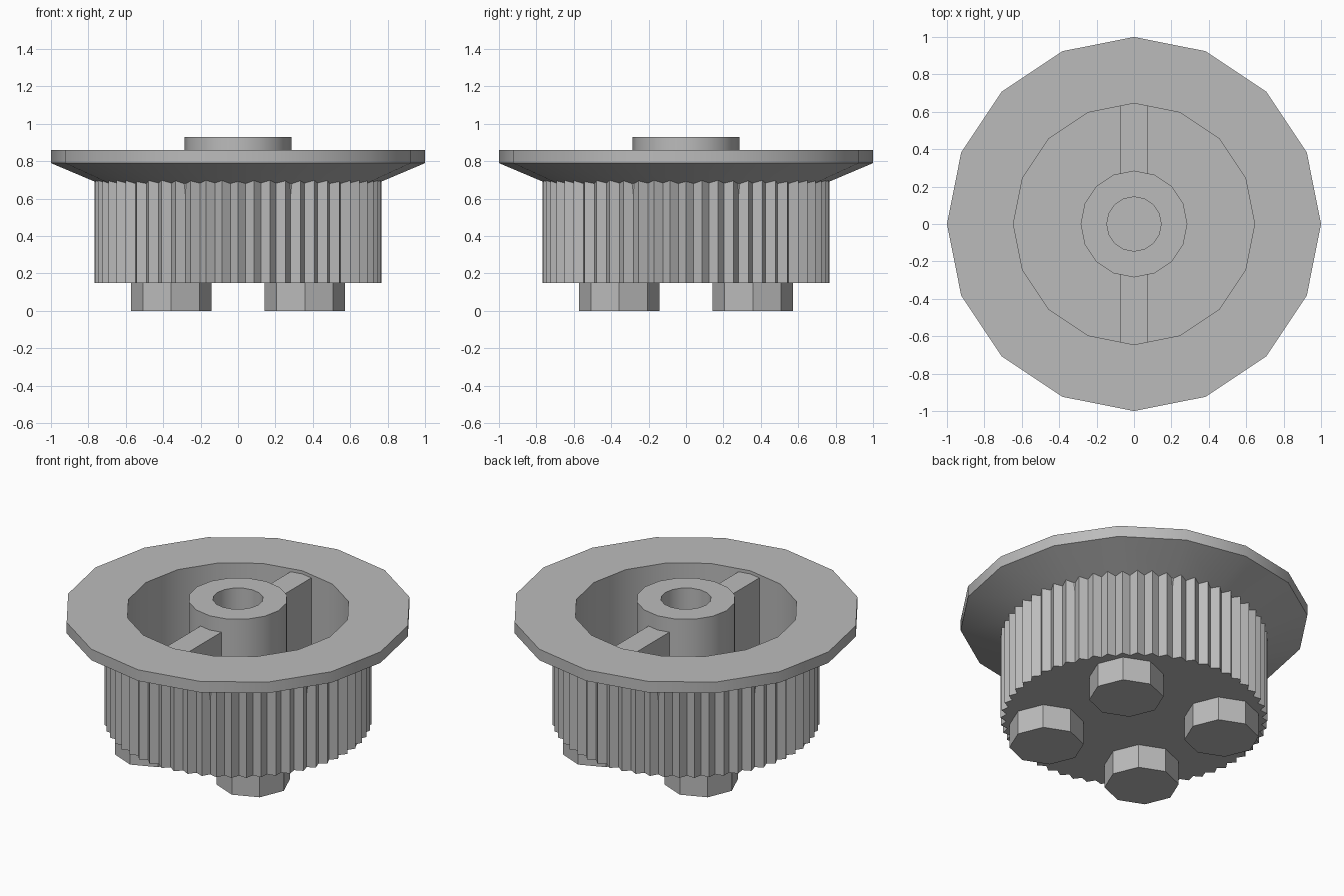
import bpy, bmesh
from math import sin, cos, pi, radians

cube = bpy.data.objects.get("Cube")
if cube:
    bpy.data.objects.remove(cube, do_unlink=True)

grey = bpy.data.materials.new("plain grey")
grey.use_nodes = True
colour = (0.5, 0.5, 0.5, 1)
grey.diffuse_color = colour
grey.node_tree.nodes["Principled BSDF"].inputs["Base Color"].default_value = colour


def finish(name, bm):
    """Turn a bmesh into a named, shaded object."""
    bmesh.ops.recalc_face_normals(bm, faces=bm.faces)
    mesh = bpy.data.meshes.new(name)
    bm.to_mesh(mesh)
    bm.free()
    mesh.materials.append(grey)
    obj = bpy.data.objects.new(name, mesh)
    bpy.context.collection.objects.link(obj)
    bpy.ops.object.select_all(action="DESELECT")
    obj.select_set(True)
    bpy.context.view_layer.objects.active = obj
    bpy.ops.object.shade_smooth_by_angle(angle=radians(30))
    return obj


def lathe(name, profile, sides=16):
    """Revolve a closed (radius, z) profile about the z axis."""
    bm = bmesh.new()
    verts = [bm.verts.new((r, 0, z)) for r, z in profile]
    edges = [bm.edges.new((a, b)) for a, b in zip(verts, verts[1:] + verts[:1])]
    bmesh.ops.spin(bm, geom=verts + edges, cent=(0, 0, 0), axis=(0, 0, 1),
                   angle=2 * pi, steps=sides, use_merge=True)
    bmesh.ops.remove_doubles(bm, verts=bm.verts, dist=0.0001)
    bmesh.ops.dissolve_degenerate(bm, edges=bm.edges, dist=0.0001)
    return finish(name, bm)


def prism(name, outline, z0, z1):
    """Extrude a flat outline from z0 up to z1, leaving the hidden top open."""
    bm = bmesh.new()
    low = [bm.verts.new((x, y, z0)) for x, y in outline]
    high = [bm.verts.new((x, y, z1)) for x, y in outline]
    bm.faces.new(low[::-1])
    n = len(outline)
    for i in range(n):
        j = (i + 1) % n
        bm.faces.new((low[i], low[j], high[j], high[i]))
    return finish(name, bm)


BASE, FLOOR, RIM = 0.15, 0.22, 0.86

# Flanged bowl with a conical underside
lathe("flanged_bowl", [(0, FLOOR), (0.645, FLOOR), (0.645, RIM), (1, RIM),
                       (1, 0.79), (0.74, 0.68), (0.7, 0.18), (0, 0.18)])

# Hollow centre boss
lathe("centre_boss", [(0.145, FLOOR), (0.145, 0.93), (0.285, 0.93), (0.285, FLOOR)])

# Serrated drum
TEETH = 56
outline = []
for i in range(2 * TEETH):
    r = 0.735 if i % 2 else 0.768
    a = pi * i / TEETH
    outline.append((r * cos(a), r * sin(a)))
prism("serrated_drum", outline, BASE, 0.715)

# Two ribs joining the boss to the bowl wall
for side, label in ((-1, "front"), (1, "back")):
    bm = bmesh.new()
    bmesh.ops.create_cube(bm, size=1)
    bmesh.ops.scale(bm, vec=(0.146, 0.4, 0.84 - FLOOR), verts=bm.verts)
    bmesh.ops.translate(bm, vec=(0, side * 0.45, (0.84 + FLOOR) / 2), verts=bm.verts)
    finish(label + "_rib", bm)

# Four octagonal feet
for sx, x_name in ((-1, "right"), (1, "left")):
    for sy, y_name in ((-1, "front"), (1, "back")):
        foot = [(sx * 0.357 + 0.214 * cos(i * pi / 4),
                 sy * 0.357 + 0.214 * sin(i * pi / 4)) for i in range(8)]
        prism(f"{y_name}_{x_name}_foot", foot, 0, BASE + 0.01)
